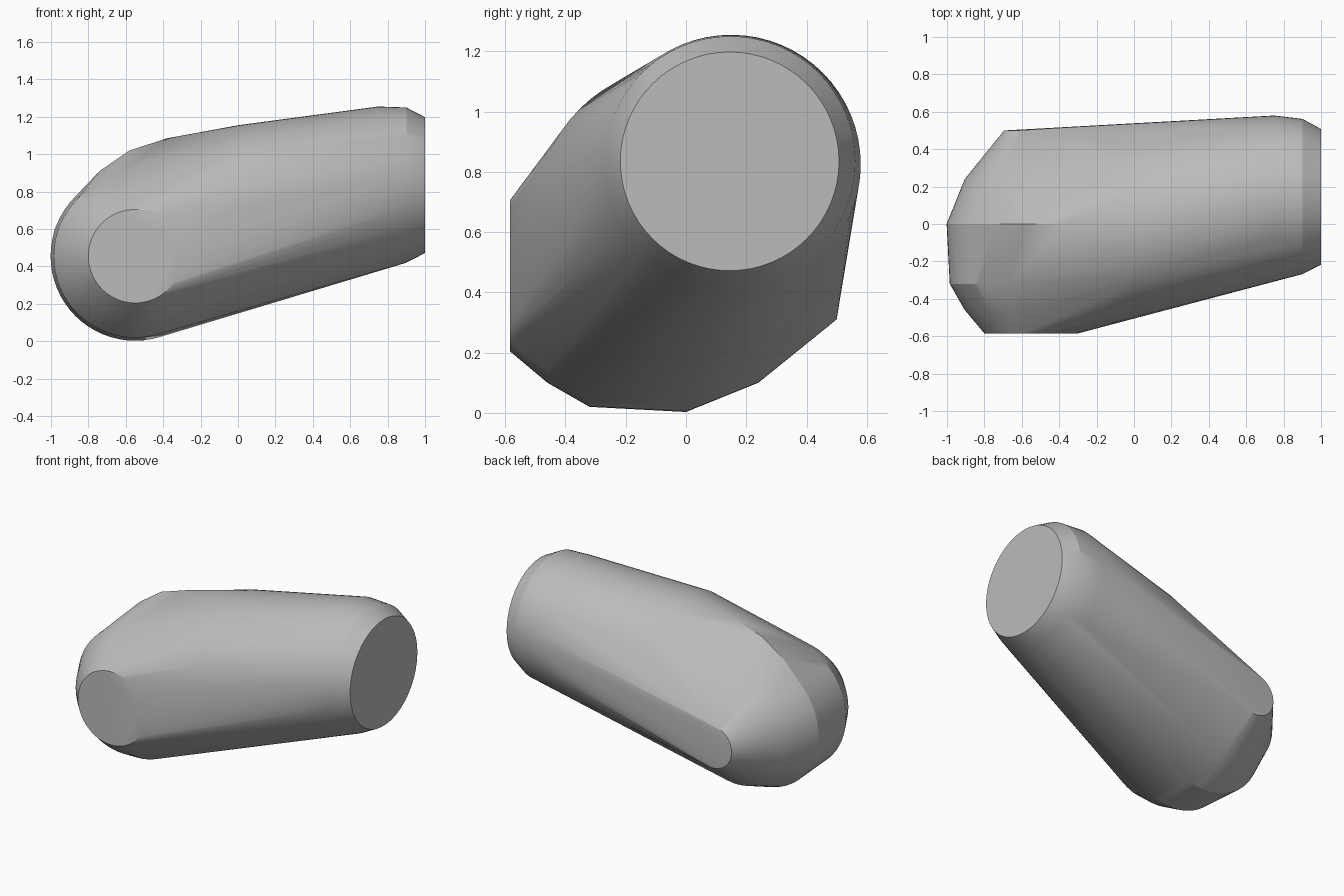
import bpy, bmesh, math

cube = bpy.data.objects.get("Cube")
if cube:
    bpy.data.objects.remove(cube, do_unlink=True)

grey = bpy.data.materials.new("plain grey")
grey.use_nodes = True
colour = (0.5, 0.5, 0.5, 1)
grey.diffuse_color = colour
grey.node_tree.nodes["Principled BSDF"].inputs["Base Color"].default_value = colour

SIDES = 64


def ring(radius):
    for i in range(SIDES):
        a = 2 * math.pi * i / SIDES
        yield radius * math.cos(a), radius * math.sin(a)


bm = bmesh.new()

# Rounded foot: circles stacked along y, as (y, radius)
for y, r in ((-0.585, 0.25), (-0.46, 0.355), (-0.32, 0.435),
             (0, 0.452), (0.24, 0.355), (0.5, 0.145)):
    for u, v in ring(r):
        bm.verts.new((-0.55 + u, y, 0.455 + v))

# Raised shoulder ridge above the foot
for x, z in ((-0.98, 0.6), (-0.88, 0.76), (-0.74, 0.91),
             (-0.58, 1.02), (-0.38, 1.085)):
    bm.verts.new((x, 0, z))

# Long arm: circles stacked along x, as (x, y, z, radius)
for x, y, z, r in ((0, 0, 0.655, 0.5), (0.75, 0.15, 0.825, 0.43),
                   (0.9, 0.147, 0.835, 0.415), (1, 0.145, 0.835, 0.363)):
    for u, v in ring(r):
        bm.verts.new((x, y + u, z + v))

# Wrap everything in one tight skin
hull = bmesh.ops.convex_hull(bm, input=bm.verts)
loose = {g for g in hull["geom_interior"] + hull["geom_unused"]
         if isinstance(g, bmesh.types.BMVert)}
bmesh.ops.delete(bm, geom=list(loose), context="VERTS")
bmesh.ops.dissolve_limit(bm, angle_limit=0.01, verts=bm.verts, edges=bm.edges)
bmesh.ops.recalc_face_normals(bm, faces=bm.faces)

mesh = bpy.data.meshes.new("rounded_body")
bm.to_mesh(mesh)
bm.free()
mesh.materials.append(grey)
body = bpy.data.objects.new("rounded_body", mesh)
bpy.context.collection.objects.link(body)
bpy.context.view_layer.objects.active = body
body.select_set(True)
bpy.ops.object.shade_smooth_by_angle(angle=math.radians(22))
